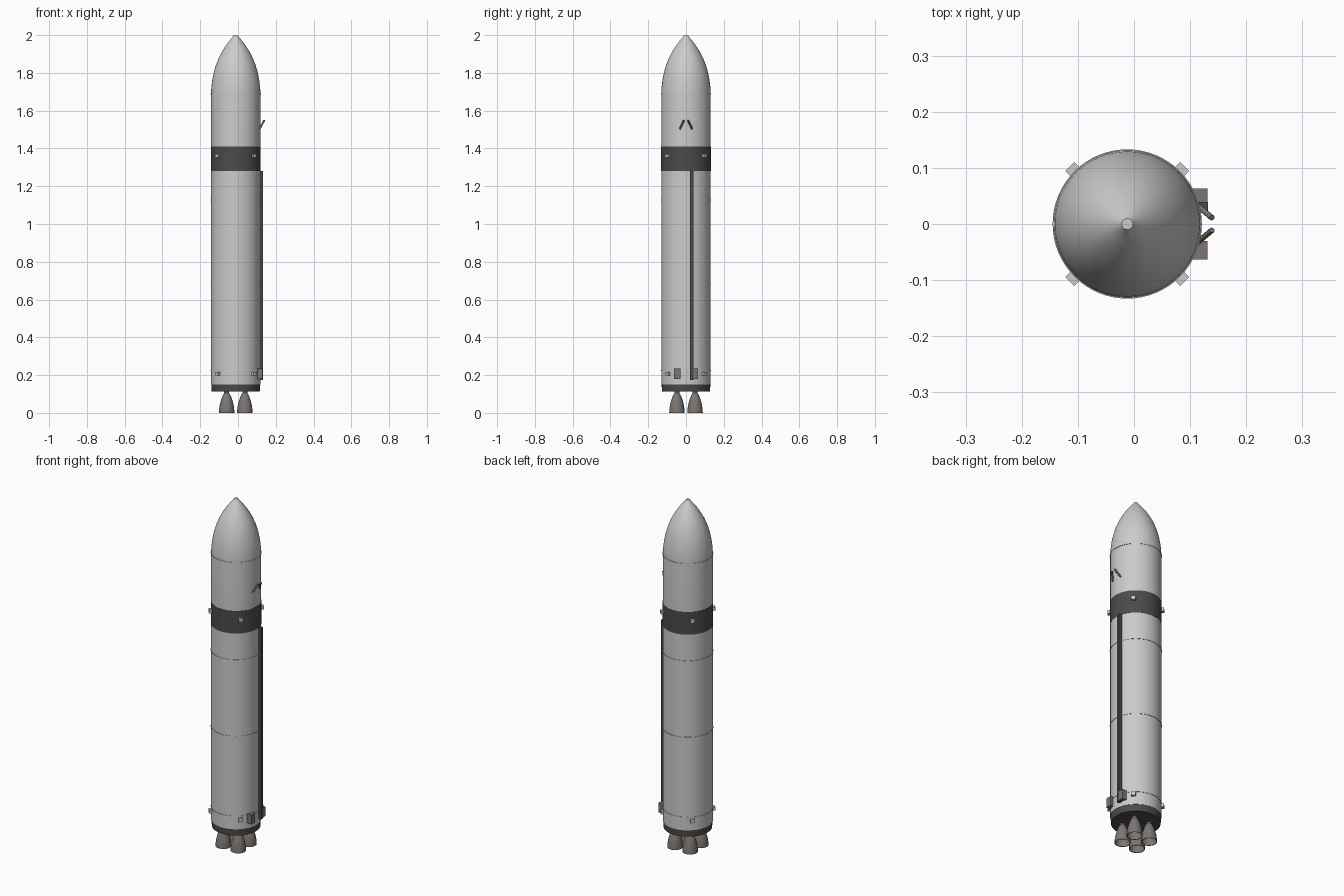
import bpy, bmesh, math
from mathutils import Vector, Matrix

if "Cube" in bpy.data.objects:
    bpy.data.objects.remove(bpy.data.objects["Cube"])

CX = -0.012   # rocket axis
R = 0.131     # body radius


def material(name, c):
    m = bpy.data.materials.new(name)
    m.diffuse_color = (*c, 1)
    m.use_nodes = True
    m.node_tree.nodes["Principled BSDF"].inputs["Base Color"].default_value = m.diffuse_color
    return m


DARK = material("dark_grey", (0.07, 0.07, 0.07))
METAL = material("nozzle_metal", (0.2, 0.18, 0.17))


def finish(name, bm, mat=None, smooth=False):
    bmesh.ops.recalc_face_normals(bm, faces=bm.faces)
    me = bpy.data.meshes.new(name)
    bm.to_mesh(me)
    bm.free()
    ob = bpy.data.objects.new(name, me)
    bpy.context.collection.objects.link(ob)
    if mat:
        me.materials.append(mat)
    if smooth:
        bpy.ops.object.select_all(action='DESELECT')
        ob.select_set(True)
        bpy.context.view_layer.objects.active = ob
        bpy.ops.object.shade_smooth_by_angle(angle=math.radians(30))
    return ob


def lathe(name, profile, mat=None, x=CX, y=0, seg=64):
    """Revolve (radius, z) points around a vertical axis; radius 0 closes an end."""
    bm = bmesh.new()
    vs = [bm.verts.new((r, 0, z)) for r, z in profile]
    es = [bm.edges.new(p) for p in zip(vs, vs[1:])]
    bmesh.ops.spin(bm, geom=vs + es, cent=(0, 0, 0), axis=(0, 0, 1),
                   angle=math.tau, steps=seg)
    bmesh.ops.remove_doubles(bm, verts=bm.verts, dist=1e-5)
    bmesh.ops.translate(bm, verts=bm.verts, vec=(x, y, 0))
    return finish(name, bm, mat, True)


def box(name, lo, hi, mat=None, turn=0):
    """Box between two corners, then turned about z and moved to the axis."""
    lo, hi = Vector(lo), Vector(hi)
    bm = bmesh.new()
    bmesh.ops.create_cube(bm, size=1)
    m = (Matrix.Translation((CX, 0, 0)) @ Matrix.Rotation(turn, 4, 'Z')
         @ Matrix.Translation((lo + hi) / 2) @ Matrix.Diagonal((*(hi - lo), 1)))
    bmesh.ops.transform(bm, matrix=m, verts=bm.verts)
    return finish(name, bm, mat)


def rod(name, a, b, r, mat):
    a, b = Vector(a), Vector(b)
    bm = bmesh.new()
    bmesh.ops.create_cone(bm, cap_ends=True, segments=12, radius1=r, radius2=r,
                          depth=(b - a).length)
    m = (Matrix.Translation((a + b) / 2)
         @ (b - a).to_track_quat('Z', 'Y').to_matrix().to_4x4())
    bmesh.ops.transform(bm, matrix=m, verts=bm.verts)
    return finish(name, bm, mat, True)


# Main body, interstage band, base ring and fairing
lathe("first_stage_tank", [(0, 0.15), (R, 0.15), (R, 1.28), (0, 1.28)])
lathe("interstage_band", [(0, 1.28), (R + .001, 1.28), (R + .001, 1.41), (0, 1.41)], DARK)
lathe("base_ring", [(0, 0.112), (0.127, 0.112), (0.129, 0.15), (0, 0.15)], DARK)
lathe("nose_fairing", [(0, 1.41), (R, 1.41), (R, 1.69), (0.129, 1.725), (0.124, 1.765),
                       (0.116, 1.805), (0.104, 1.845), (0.089, 1.882), (0.071, 1.916),
                       (0.051, 1.947), (0.032, 1.972), (0.019, 1.987), (0.01, 2.0), (0, 2.0)])

# Thin seam rings
for i, z in enumerate((0.225, 0.686, 1.127, 1.688)):
    lathe(f"seam_ring_{i + 1}", [(R - .002, z - .002), (R + .002, z - .002),
                                 (R + .002, z + .002), (R - .002, z + .002)])

# Four hollow engine bells
bell = [(0.013, 0.12), (0.013, 0.104), (0.018, 0.098), (0.024, 0.085), (0.031, 0.064),
        (0.037, 0.04), (0.04, 0.018), (0.041, 0), (0.038, 0), (0.037, 0.018),
        (0.034, 0.04), (0.028, 0.064), (0.02, 0.085), (0, 0.096)]
for i, (sx, sy) in enumerate(((1, 1), (-1, 1), (-1, -1), (1, -1))):
    lathe(f"engine_nozzle_{i + 1}", bell, METAL, CX + sx * 0.048, sy * 0.048, 40)

# Thruster blocks on the diagonals
for level, z in (("lower", 0.207), ("upper", 1.361)):
    for i in range(4):
        box(f"{level}_thruster_{i + 1}", (0.125, -0.0115, z - .01), (0.145, 0.0115, z + .01),
            turn=math.radians(45 + 90 * i))

# Cable raceway, side boxes and antenna pair on the right side
box("cable_raceway", (0.115, 0.021, 0.175), (0.144, 0.039, 1.28), DARK)
for s, side in ((-1, "front"), (1, "back")):
    y0, y1 = sorted((s * 0.03, s * 0.063))
    box(f"{side}_service_box", (0.105, y0, 0.18), (0.143, y1, 0.234), METAL)
    rod(f"{side}_antenna", (0.114, s * 0.032, 1.503), (0.139, s * 0.011, 1.549), 0.005, METAL)
